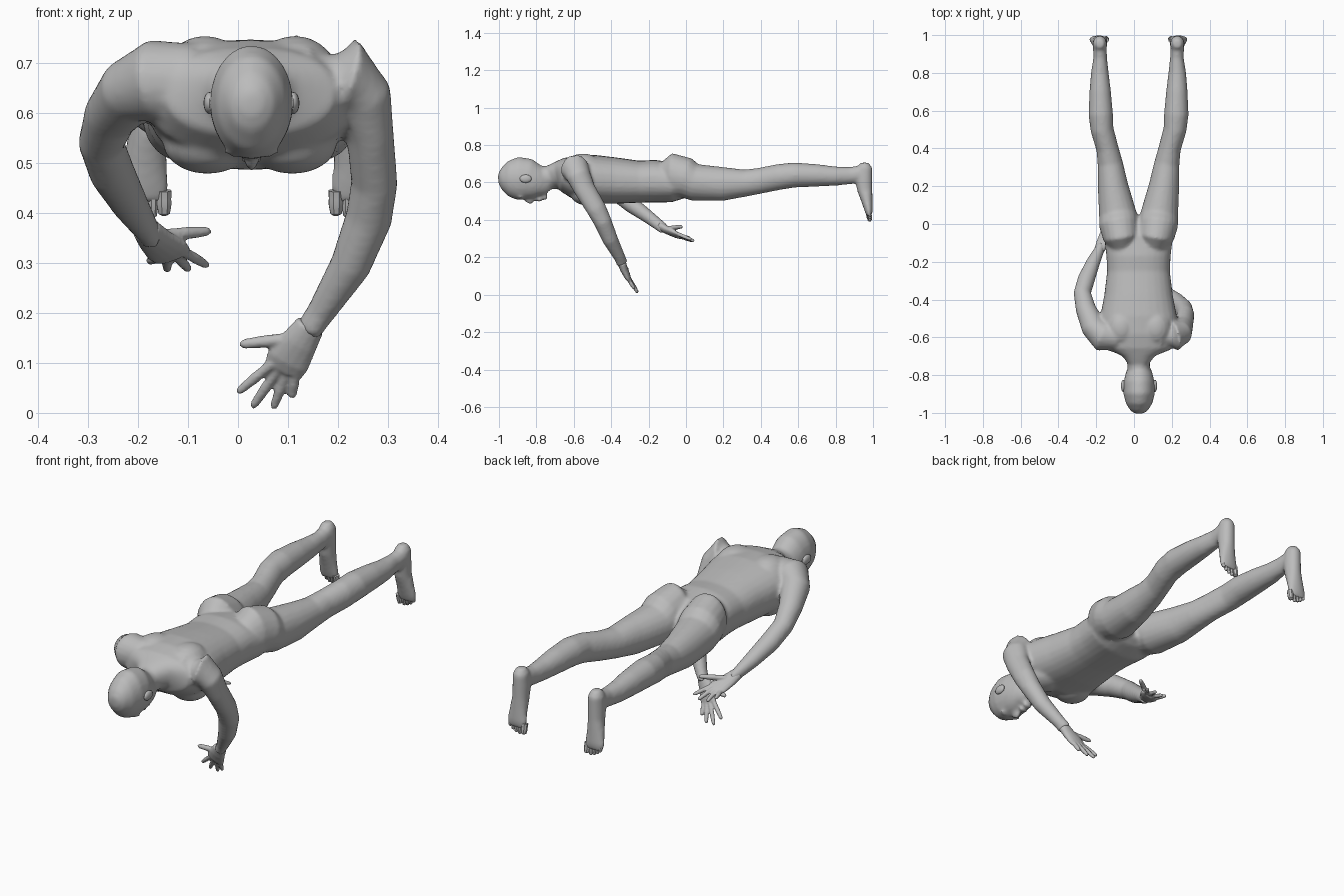
import bpy, bmesh, math
from mathutils import Vector, Matrix

MID = 0.024   # body centre line in x

skin = bpy.data.materials.new("grey_skin")
skin.diffuse_color = (0.5, 0.5, 0.5, 1)


def loft(bm, stations, side=(1, 0, 0), sides=20, power=2.0):
    """Closed tube through (x, y, z, half width, half depth) stations."""
    pts = [Vector(s[:3]) for s in stations]
    rings, n = [], len(pts)
    for i, s in enumerate(stations):
        t = (pts[min(i + 1, n - 1)] - pts[max(i - 1, 0)]).normalized()
        u = Vector(side)
        u = (u - t * u.dot(t)).normalized()
        v = t.cross(u)
        ring = []
        for k in range(sides):
            a = math.tau * k / sides
            c, d = math.cos(a), math.sin(a)
            c = math.copysign(abs(c) ** (2 / power), c)
            d = math.copysign(abs(d) ** (2 / power), d)
            ring.append(bm.verts.new(pts[i] + u * c * s[3] + v * d * s[4]))
        rings.append(ring)
    for r0, r1 in zip(rings, rings[1:]):
        for k in range(sides):
            j = (k + 1) % sides
            bm.faces.new((r0[k], r0[j], r1[j], r1[k]))
    bm.faces.new(rings[0][::-1])
    bm.faces.new(rings[-1])


def blob(bm, loc, radii):
    m = Matrix.Translation(loc) @ Matrix.Diagonal((*radii, 1))
    bmesh.ops.create_uvsphere(bm, u_segments=16, v_segments=10, radius=1, matrix=m)


def digit(bm, a, b, r):
    """Finger or toe with a rounded tip."""
    a, b = Vector(a), Vector(b)
    st = [(*a.lerp(b, f), r * k, r * k) for f, k in
          ((0, 1.05), (.35, 1), (.5, 1.06), (.75, .92), (.92, .8), (1, .35))]
    loft(bm, st, side=(0.3, 0.9, 0.2), sides=8)


def finish(bm, name, voxel=None):
    bmesh.ops.recalc_face_normals(bm, faces=bm.faces)
    me = bpy.data.meshes.new(name)
    bm.to_mesh(me)
    bm.free()
    ob = bpy.data.objects.new(name, me)
    bpy.context.collection.objects.link(ob)
    me.materials.append(skin)
    if voxel:   # fuse overlapping volumes into one soft skin
        m = ob.modifiers.new("fuse", 'REMESH')
        m.mode, m.voxel_size, m.use_smooth_shade = 'VOXEL', voxel, True
        s = ob.modifiers.new("soften", 'SMOOTH')
        s.factor, s.iterations = 0.5, 5
    bpy.ops.object.select_all(action='DESELECT')
    ob.select_set(True)
    bpy.context.view_layer.objects.active = ob
    bpy.ops.object.shade_smooth_by_angle(angle=math.radians(40))
    return ob


# torso, from neck root to crotch
body = bmesh.new()
loft(body, [(MID, y, z, a, b) for y, z, a, b in (
    (-.73, .63, .06, .06), (-.695, .64, .09, .068), (-.665, .642, .17, .088),
    (-.60, .632, .208, .115), (-.5, .617, .205, .131), (-.38, .610, .182, .124),
    (-.25, .604, .166, .112), (-.17, .607, .170, .114), (-.07, .600, .182, .106),
    (0, .595, .15, .078), (.03, .595, .08, .05))], sides=28, power=2.3)

# neck
loft(body, [(MID, -.86, .632, .056, .06), (MID, -.78, .628, .058, .06),
            (MID, -.72, .628, .062, .062), (MID, -.64, .64, .09, .08)])

# shoulder blades, chest and legs on both sides
LEG = ((-.14, .080, .62, .06, .07), (-.07, .092, .636, .096, .121), (0, .105, .625, .105, .108),
       (.05, .110, .600, .100, .099), (.2, .135, .592, .081, .090), (.32, .150, .597, .067, .072),
       (.4, .165, .610, .059, .069), (.5, .193, .630, .061, .069), (.58, .200, .640, .065, .067),
       (.7, .203, .638, .057, .060), (.8, .205, .634, .047, .051), (.88, .203, .637, .036, .046),
       (.93, .205, .645, .036, .045), (.96, .205, .65, .03, .035))
FOOT = ((.955, .706, .205, .020, .022), (.955, .68, .205, .036, .042), (.950, .62, .205, .039, .047),
        (.956, .56, .206, .038, .041), (.968, .50, .210, .044, .030), (.977, .45, .212, .050, .022),
        (.980, .422, .212, .044, .014))
for s in (-1, 1):
    blob(body, (MID + s * .09, -.55, .665), (.09, .11, .09))
    blob(body, (MID + s * .085, -.53, .54), (.09, .09, .062))
    loft(body, [(MID + s * d, y, z, a, b) for y, d, z, a, b in LEG])
    loft(body, [(MID + s * d, y, z, a, b) for y, z, d, a, b in FOOT])

# arms: one folded back under the body, one reaching down
ARMS = {
    "left": [(-.09, -.60, .665, .07, .075), (-.165, -.595, .665, .082, .083),
             (-.215, -.545, .645, .066, .066), (-.255, -.45, .595, .054, .054),
             (-.274, -.365, .54, .046, .046), (-.252, -.29, .48, .046, .044),
             (-.215, -.20, .415, .037, .035), (-.182, -.135, .365, .026, .030),
             (-.172, -.115, .35, .024, .030)],
    "right": [(.15, -.60, .665, .07, .075), (.215, -.595, .675, .080, .078),
              (.25, -.575, .635, .058, .066), (.264, -.54, .56, .047, .058),
              (.273, -.48, .46, .046, .054), (.262, -.445, .39, .047, .048),
              (.225, -.405, .295, .041, .042), (.165, -.355, .20, .028, .031),
              (.14, -.34, .165, .024, .032)]}
for st in ARMS.values():
    loft(body, st, side=(1, .3, 0))

# head looking down, with nose, lips, brows and ears
loft(body, [(.027, y, z, a, b) for y, z, a, b in (
    (-1.004, .62, .02, .024), (-.988, .621, .046, .056), (-.95, .62, .070, .095),
    (-.9, .622, .083, .115), (-.85, .617, .083, .112), (-.81, .6, .076, .097),
    (-.78, .588, .066, .086), (-.755, .570, .052, .064), (-.738, .55, .032, .036))], sides=24)
blob(body, (.027, -.835, .506), (.014, .026, .022))
blob(body, (.027, -.785, .507), (.024, .014, .012))
blob(body, (.027, -.755, .522), (.024, .016, .018))
for s in (-1, 1):
    blob(body, (.027 + s * .032, -.885, .523), (.026, .012, .012))
finish(body, "body", voxel=.009)

for s, side in ((-1, "left"), (1, "right")):
    ear = bmesh.new()
    blob(ear, (.027 + s * .084, -.857, .62), (.012, .032, .022))
    finish(ear, side + "_ear")
    # toes, big toe on the inside
    toes = bmesh.new()
    for d, z, r in ((.172, .395, .015), (.194, .391, .010), (.212, .396, .010),
                    (.229, .405, .010), (.245, .418, .010)):
        digit(toes, (MID + s * d, .974, z + .05), (MID + s * d, .984, z), r)
    finish(toes, side + "_toes")

# hands: palm loft, thumb first, then four fingers (base, tip)
HANDS = {
    "left": ([(-.185, -.14, .368, .028, .024), (-.165, -.10, .345, .036, .021),
              (-.142, -.06, .325, .044, .017), (-.130, -.035, .314, .040, .012)],
             (.8, -.35, .35),
             [((-.155, -.09, .355), (-.055, -.02, .364)), ((-.112, -.045, .325), (-.06, .03, .294)),
              ((-.125, -.035, .318), (-.098, .045, .286)), ((-.142, -.035, .312), (-.142, .04, .286)),
              ((-.160, -.045, .312), (-.178, .025, .304))]),
    "right": ([(.145, -.345, .175, .030, .024), (.122, -.333, .14, .038, .021),
               (.100, -.316, .105, .045, .018), (.090, -.305, .085, .041, .012)],
              (.8, .1, -.5),
              [((.115, -.335, .150), (.003, -.315, .137)), ((.070, -.312, .10), (-.002, -.275, .04)),
               ((.082, -.305, .09), (.028, -.257, .010)), ((.098, -.303, .083), (.070, -.257, .008)),
               ((.115, -.308, .083), (.108, -.275, .030))])}
for side, (palm, axis, digits) in HANDS.items():
    hand = bmesh.new()
    loft(hand, palm, side=axis, sides=14)
    for i, (a, b) in enumerate(digits):
        digit(hand, a, b, .0125 if i == 0 else .0105)
    finish(hand, side + "_hand", voxel=.0045).modifiers["soften"].iterations = 2
